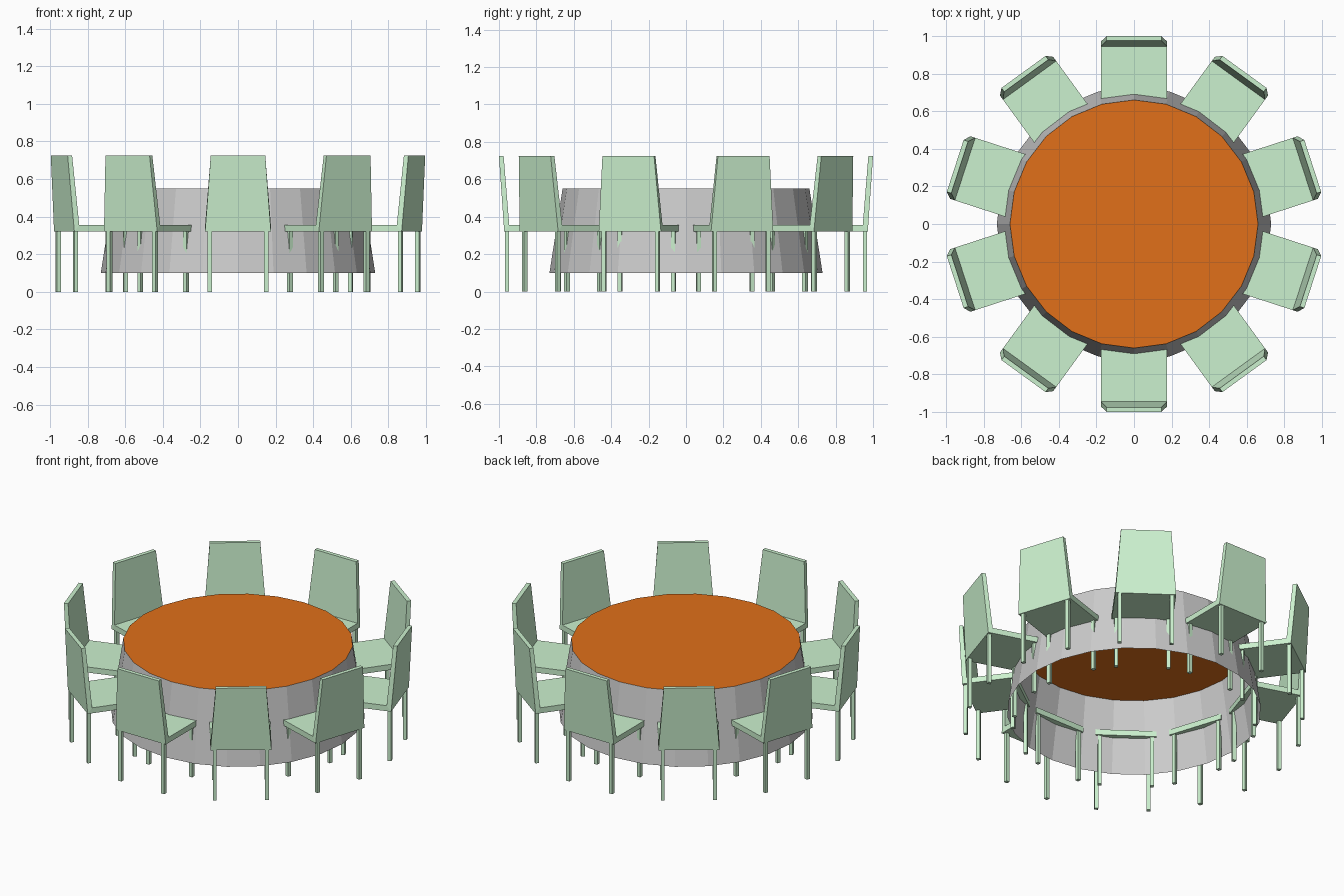
import bpy, bmesh
from math import cos, sin, pi, radians

if "Cube" in bpy.data.objects:
    bpy.data.objects.remove(bpy.data.objects["Cube"])

def material(name, color):
    m = bpy.data.materials.new(name)
    m.diffuse_color = (*color, 1)
    m.use_nodes = True
    m.node_tree.nodes["Principled BSDF"].inputs["Base Color"].default_value = m.diffuse_color
    return m

green = material("pale_green", (0.60, 0.88, 0.62))
orange = material("orange", (0.75, 0.16, 0.01))

def mesh_from(bm, name, mat=None):
    bmesh.ops.recalc_face_normals(bm, faces=bm.faces)
    me = bpy.data.meshes.new(name)
    bm.to_mesh(me)
    bm.free()
    if mat:
        me.materials.append(mat)
    return me

def place(me, name, angle=0.0):
    ob = bpy.data.objects.new(name, me)
    ob.rotation_euler.z = angle
    bpy.context.collection.objects.link(ob)
    return ob

def ring(bm, r, z, n=24):
    return [bm.verts.new((r * cos(2 * pi * i / n), r * sin(2 * pi * i / n), z)) for i in range(n)]

# Table top: flat disc
bm = bmesh.new()
bm.faces.new(ring(bm, 0.66, 0.55))
place(mesh_from(bm, "table_top", orange), "table_top")

# Table skirt: flared open cloth
bm = bmesh.new()
top, low = ring(bm, 0.66, 0.55), ring(bm, 0.73, 0.10)
for i in range(24):
    j = (i + 1) % 24
    bm.faces.new((low[i], low[j], top[j], top[i]))
place(mesh_from(bm, "table_skirt"), "table_skirt")

# Seat and tapered back: L profile as (distance from centre, height, half width)
profile = [(0.66, 0.32, 0.175), (0.972, 0.32, 0.175), (1.0, 0.725, 0.145),
           (0.975, 0.725, 0.145), (0.945, 0.355, 0.175), (0.66, 0.355, 0.175)]
bm = bmesh.new()
left = [bm.verts.new((-w, y, z)) for y, z, w in profile]
right = [bm.verts.new((w, y, z)) for y, z, w in profile]
for i in range(6):
    j = (i + 1) % 6
    bm.faces.new((left[i], left[j], right[j], right[i]))
for side in (left, right):
    bm.faces.new([side[i] for i in (0, 1, 4, 5)])
    bm.faces.new([side[i] for i in (1, 2, 3, 4)])
seat_mesh = mesh_from(bm, "seat_and_back", green)

# Four square legs
bm = bmesh.new()
for x in (-0.15, 0.15):
    for y in (0.678, 0.957):
        leg = bmesh.ops.create_cube(bm, size=1)["verts"]
        bmesh.ops.scale(bm, vec=(0.022, 0.022, 0.32), verts=leg)
        bmesh.ops.translate(bm, vec=(x, y, 0.16), verts=leg)
legs_mesh = mesh_from(bm, "chair_legs", green)

# Ten chairs around the table
for k in range(10):
    place(seat_mesh, f"seat_and_back_{k + 1}", radians(36 * k))
    place(legs_mesh, f"chair_legs_{k + 1}", radians(36 * k))
